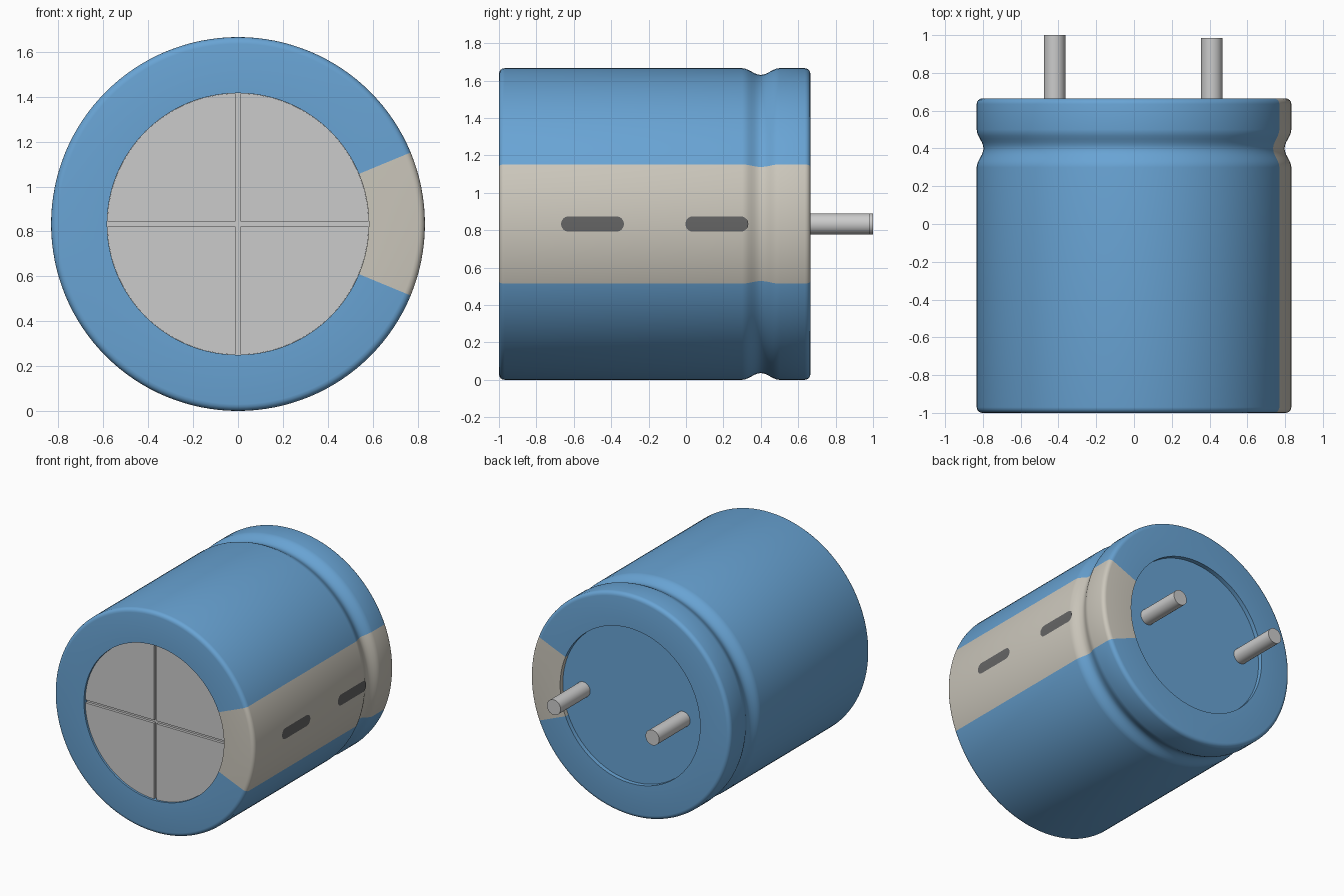
import bpy, bmesh
from math import sin, cos, pi, radians, sqrt, asin

if "Cube" in bpy.data.objects:
    bpy.data.objects.remove(bpy.data.objects["Cube"])

R, RIM, ZC, N = 0.833, 0.583, 0.833, 128
FRONT, BACK = -1.0, 0.665


def material(name, rgb):
    m = bpy.data.materials.new(name)
    m.diffuse_color = (*rgb, 1)
    m.use_nodes = True
    m.node_tree.nodes["Principled BSDF"].inputs["Base Color"].default_value = m.diffuse_color
    return m


BLUE = material("blue_sleeve", (0.14, 0.37, 0.66))
BEIGE = material("pale_stripe", (0.60, 0.57, 0.50))
DARK = material("dark_mark", (0.13, 0.13, 0.13))


def finish(name, bm, mats=()):
    bmesh.ops.recalc_face_normals(bm, faces=bm.faces)
    me = bpy.data.meshes.new(name)
    bm.to_mesh(me)
    bm.free()
    for m in mats:
        me.materials.append(m)
    ob = bpy.data.objects.new(name, me)
    bpy.context.collection.objects.link(ob)
    bpy.context.view_layer.objects.active = ob
    bpy.ops.object.select_all(action='DESELECT')
    ob.select_set(True)
    bpy.ops.object.shade_smooth_by_angle(angle=radians(30))
    return ob


def cylinder(name, r, y0, y1, x=0.0, segs=N, mats=()):
    bm = bmesh.new()
    rings = [[bm.verts.new((x + r * cos(2 * pi * i / segs), y, ZC + r * sin(2 * pi * i / segs)))
              for i in range(segs)] for y in (y0, y1)]
    for ring in rings:
        bm.faces.new(ring)
    for i in range(segs):
        j = (i + 1) % segs
        bm.faces.new((rings[0][i], rings[0][j], rings[1][j], rings[1][i]))
    return finish(name, bm, mats)


# Sleeve: closed profile (radius, y) with rounded ends and a crimp groove
B = 0.03
arc = [(R - B + B * sin(a), B - B * cos(a)) for a in [radians(22.5 * k) for k in range(5)]]
groove = [(R, 0.30)]
for k in range(1, 12):
    t = k / 12
    groove.append((R - 0.036 * sin(pi * t) ** 2, 0.30 + 0.2 * t))
groove.append((R, 0.50))
profile = ([(RIM, FRONT)] + [(r, FRONT + d) for r, d in arc] + groove
           + [(r, BACK - d) for r, d in reversed(arc)] + [(RIM, BACK)])

bm = bmesh.new()
rings = [[bm.verts.new((r * cos(2 * pi * i / N), y, ZC + r * sin(2 * pi * i / N)))
          for r, y in profile] for i in range(N)]
for i in range(N):
    a, b = rings[i], rings[(i + 1) % N]
    for k in range(len(profile)):
        n = (k + 1) % len(profile)
        f = bm.faces.new((a[k], a[n], b[n], b[k]))
        # polarity stripe spans 45 degrees around +x
        f.material_index = 1 if (i < N // 16 or i >= N - N // 16) else 0
finish("sleeve", bm, (BLUE, BEIGE))

# Rounded dark marks lying on the stripe
for idx, yc in enumerate((-0.50, 0.165)):
    bm = bmesh.new()
    half, r, rows = 0.168, 0.041, 16
    prev = None
    for k in range(rows + 1):
        z = -r * cos(pi * k / rows)
        dy = half - r + sqrt(max(r * r - z * z, 0))
        x = (R + 0.002) * cos(asin(z / R))
        cur = [bm.verts.new((x, yc + s * dy, ZC + z)) for s in (-1, 1)]
        if prev:
            bm.faces.new((prev[0], prev[1], cur[1], cur[0]))
        prev = cur
    ob = finish(f"stripe_mark_{idx + 1}", bm, (DARK,))
    if ob.data.polygons[0].normal.x < 0:
        ob.data.flip_normals()

# Vent end: base plate plus four quarter plates leaving a cross of grooves
cylinder("vent_base", RIM, FRONT + 0.035, FRONT + 0.06)
g, rq = 0.011, RIM - 0.0005
bm = bmesh.new()
a0 = asin(g / rq)
for sx, sz in ((1, 1), (-1, 1), (-1, -1), (1, -1)):
    pts = [(g, g)]
    for k in range(33):
        a = a0 + (pi / 2 - 2 * a0) * k / 32
        pts.append((rq * cos(a), rq * sin(a)))
    f = bm.faces.new([bm.verts.new((sx * x, FRONT + 0.015, ZC + sz * z)) for x, z in pts])
    ext = bmesh.ops.extrude_face_region(bm, geom=[f], use_keep_orig=True)
    for v in ext["geom"]:
        if isinstance(v, bmesh.types.BMVert):
            v.co.y += 0.025
finish("vent_quarters", bm)

# Terminal end: recessed disc and two leads, one slightly longer
cylinder("terminal_disc", RIM, BACK - 0.06, BACK - 0.033, mats=(BLUE,))
cylinder("long_lead", 0.057, BACK - 0.05, 1.0, x=-0.42, segs=32)
cylinder("short_lead", 0.057, BACK - 0.05, 0.985, x=0.412, segs=32)
